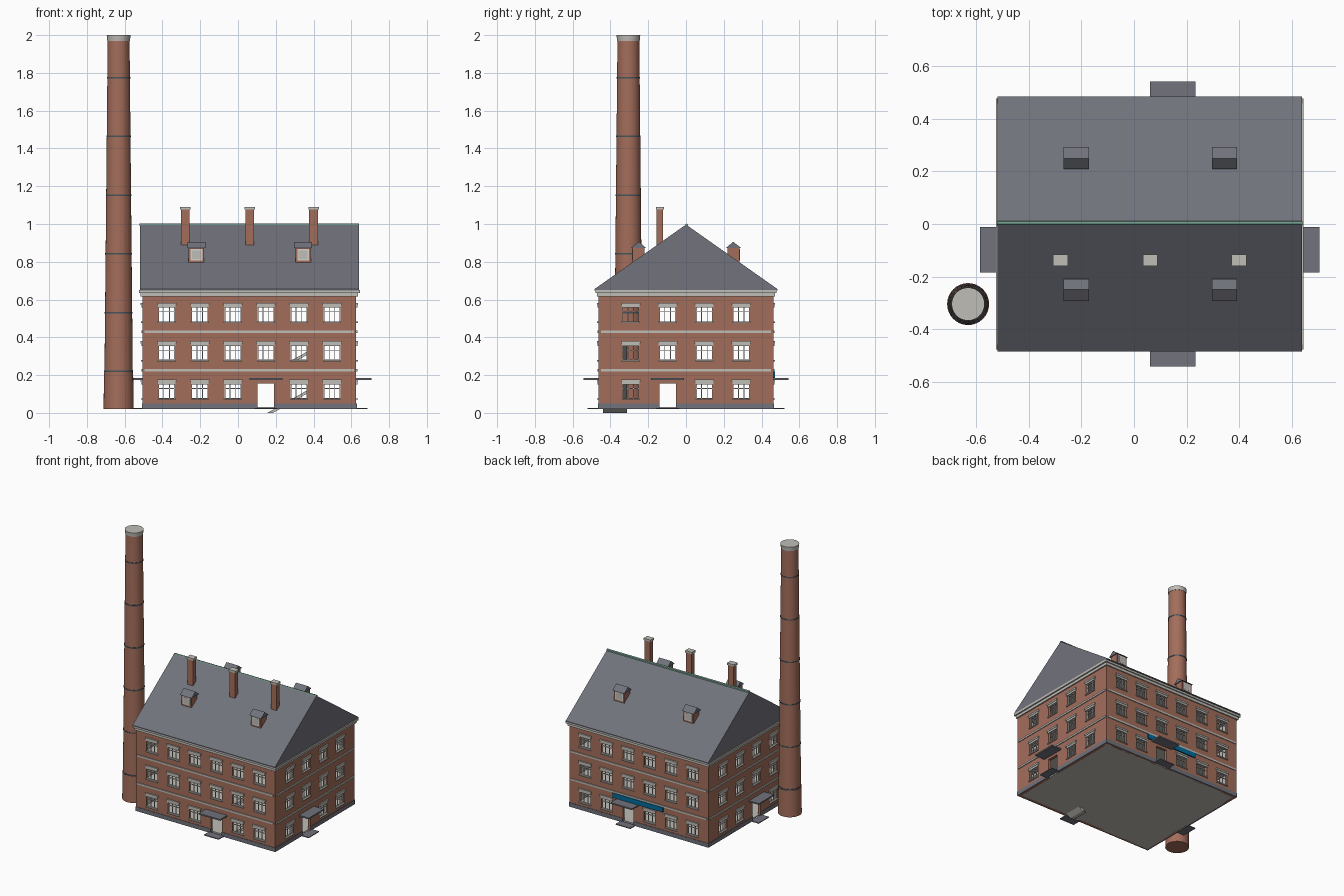
import bpy
import bmesh
from math import radians, pi
from mathutils import Matrix, Vector

cube = bpy.data.objects.get("Cube")
if cube:
    bpy.data.objects.remove(cube, do_unlink=True)


def material(name, *rgb):
    m = bpy.data.materials.new(name)
    m.use_nodes = True
    m.diffuse_color = (*rgb, 1)
    m.node_tree.nodes["Principled BSDF"].inputs["Base Color"].default_value = (*rgb, 1)
    return m


BRICK = material("brick", 0.37, 0.155, 0.105)
SLATE = material("slate", 0.165, 0.17, 0.2)
STONE = material("pale_stone", 0.53, 0.51, 0.47)
FRAME = material("window_white", 0.66, 0.65, 0.62)
IRON = material("iron_band", 0.06, 0.09, 0.11)
COPPER = material("copper_green", 0.16, 0.31, 0.25)
BLUE = material("sign_blue", 0.0, 0.15, 0.33)


def finish(name, bm, *mats):
    mesh = bpy.data.meshes.new(name)
    bm.to_mesh(mesh)
    bm.free()
    for m in mats:
        mesh.materials.append(m)
    ob = bpy.data.objects.new(name, mesh)
    bpy.context.collection.objects.link(ob)
    return ob


def boxes(name, mat, spans, place=Matrix()):
    """One object from boxes given as (x0, x1, y0, y1, z0, z1)."""
    bm = bmesh.new()
    for x0, x1, y0, y1, z0, z1 in spans:
        mid = Vector((x0 + x1, y0 + y1, z0 + z1)) / 2
        size = Matrix.Diagonal((x1 - x0, y1 - y0, z1 - z0, 1))
        bmesh.ops.create_cube(bm, size=1, matrix=place @ Matrix.Translation(mid) @ size)
    return finish(name, bm, mat)


def prism(name, mat, profile, x0, x1):
    """Extrude a (y, z) profile along x."""
    bm = bmesh.new()
    face = bm.faces.new([bm.verts.new((x0, y, z)) for y, z in profile])
    ext = bmesh.ops.extrude_face_region(bm, geom=[face])["geom"]
    bmesh.ops.translate(bm, vec=(x1 - x0, 0, 0),
                        verts=[v for v in ext if isinstance(v, bmesh.types.BMVert)])
    bmesh.ops.recalc_face_normals(bm, faces=bm.faces)
    return finish(name, bm, mat)


CX, HX, HY = 0.06, 0.566, 0.462      # building centre and half sizes
BASE, TOP = 0.02, 0.625
ROWS = [0.115, 0.318, 0.521]         # window centre heights
W, H = 0.044, 0.04                   # window half sizes


def facade(side, half, cols, door, place):
    # Brick wall with window and door openings
    us = sorted([-half, half] + [c + s * W for c in cols for s in (-1, 1)])
    zs = sorted([BASE, TOP] + [r + s * H for r in ROWS for s in (-1, 1)])
    bm = bmesh.new()
    grid = [[bm.verts.new(place @ Vector((u, 0, z))) for z in zs] for u in us]
    for i in range(len(us) - 1):
        for j in range(len(zs) - 1):
            window = i % 2 and j % 2
            doorway = i == 2 * door + 1 and j < 2
            if not (window or doorway):
                bm.faces.new((grid[i][j], grid[i + 1][j], grid[i + 1][j + 1], grid[i][j + 1]))
    wall = finish(side + "_wall", bm, BRICK, STONE)
    solid = wall.modifiers.new("thickness", 'SOLIDIFY')
    solid.thickness, solid.offset, solid.material_offset = 0.02, -1, 1

    # Window frames, lintels and sills
    bars, trim = [], []
    for k, r in enumerate(ROWS):
        for i, c in enumerate(cols):
            if k == 0 and i == door:
                continue
            for u in (-W, -0.017, 0.013, W - 0.004):
                bars.append((c + u, c + u + 0.004, 0.006, 0.012, r - H, r + H))
            for z in (-H, 0.012, H - 0.004):
                bars.append((c - W, c + W, 0.006, 0.012, r + z, r + z + 0.004))
            trim.append((c - 0.047, c + 0.047, -0.006, 0.004, r + 0.036, r + 0.05))
            trim.append((c - 0.052, c + 0.052, -0.009, 0.004, r + 0.05, r + 0.062))
            trim.append((c - 0.048, c + 0.048, -0.008, 0.004, r - H - 0.005, r - H + 0.002))
    # String courses between floors
    for z in (0.219, 0.424):
        trim.append((-half + 0.012, half - 0.012, -0.006, 0.004, z, z + 0.013))
    boxes(side + "_window_frames", FRAME, bars, place)
    boxes(side + "_stone_trim", STONE, trim, place)

    # Plinth split by the doorway, canopy and doorstep
    d = cols[door]
    boxes(side + "_plinth", SLATE, [(-half - 0.002, d - W, -0.003, 0.01, BASE, 0.05),
                                    (d + W, half + 0.002, -0.003, 0.01, BASE, 0.05)], place)
    boxes(side + "_door_canopy", SLATE, [(d - 0.087, d + 0.087, -0.08, 0.0, 0.174, 0.184)], place)
    boxes(side + "_doorstep", SLATE, [(d - 0.06, d + 0.06, -0.06, 0.0, BASE, 0.026)], place)


long_cols = [0.175 * (i - 2.5) for i in range(6)]
short_cols = [0.195 * (i - 1.5) for i in range(4)]
for side, half, cols, door, at, angle in (
        ("front", HX, long_cols, 3, (CX, -HY, 0), 0),
        ("back", HX, long_cols, 2, (CX, HY, 0), 180),
        ("left", HY, short_cols, 1, (CX + HX, 0, 0), 90),
        ("right", HY, short_cols, 2, (CX - HX, 0, 0), -90)):
    facade(side, half, cols, door,
           Matrix.Translation(at) @ Matrix.Rotation(radians(angle), 4, 'Z'))

# Floors inside
boxes("floors", STONE, [(CX - HX + 0.01, CX + HX - 0.01, -HY + 0.01, HY - 0.01, z, z + 0.01)
                        for z in (BASE, 0.22, 0.425)])

# Stair flights rising towards the left
for name, z in (("lower_stair", 0.0), ("upper_stair", 0.205)):
    bm = bmesh.new()
    section = [(0.155, z), (0.185, z), (0.52, z + 0.19), (0.52, z + 0.207)]
    face = bm.faces.new([bm.verts.new((x, -0.44, h)) for x, h in section])
    ext = bmesh.ops.extrude_face_region(bm, geom=[face])["geom"]
    bmesh.ops.translate(bm, vec=(0, 0.128, 0),
                        verts=[v for v in ext if isinstance(v, bmesh.types.BMVert)])
    bmesh.ops.recalc_face_normals(bm, faces=bm.faces)
    finish(name, bm, STONE)

# Sign on the back wall
boxes("back_sign", BLUE, [(-0.14, 0.27, HY, HY + 0.009, 0.184, 0.218)])

# Cornice, roof and ridge cap
boxes("cornice", STONE, [
    (CX - 0.575, CX + 0.575, -0.47, 0.47, 0.615, 0.634),
    (CX - 0.585, CX + 0.585, -0.478, 0.478, 0.634, 0.65)])
prism("roof", SLATE, [(-0.485, 0.648), (0.485, 0.648), (0.485, 0.655), (0, 0.997), (-0.485, 0.655)],
      CX - 0.58, CX + 0.58)
prism("ridge_cap", COPPER, [(-0.006, 0.99), (0.012, 0.99), (0.01, 0.998), (0, 1.002)],
      CX - 0.581, CX + 0.581)

# Roof chimneys
for name, x in (("right", -0.28), ("middle", 0.062), ("left", 0.4)):
    boxes(name + "_roof_chimney", BRICK, [(x - 0.023, x + 0.023, -0.155, -0.122, 0.86, 1.076)])
    boxes(name + "_chimney_cap", STONE, [(x - 0.028, x + 0.028, -0.16, -0.117, 1.076, 1.09)])

# Dormers on both slopes
for slope, s in (("front", -1), ("back", 1)):
    for side, x in (("right", -0.22), ("left", 0.345)):
        name = slope + "_" + side + "_dormer"
        boxes(name, BRICK, [(x - 0.041, x + 0.041, *sorted((s * 0.22, s * 0.284)), 0.78, 0.876)])
        prism(name + "_roof", SLATE, [(s * 0.21, 0.872), (s * 0.293, 0.872), (s * 0.25, 0.906)],
              x - 0.048, x + 0.048)
        boxes(name + "_frame", FRAME,
              [(x - 0.031, x + 0.031, *sorted((s * 0.28, s * 0.286)), 0.808, 0.868)])
        boxes(name + "_pane", STONE,
              [(x - 0.024, x + 0.024, *sorted((s * 0.28, s * 0.287)), 0.815, 0.861)])


def stack_part(name, mat, r0, r1, z0, z1):
    bm = bmesh.new()
    bmesh.ops.create_cone(bm, cap_ends=True, segments=32, radius1=r0, radius2=r1, depth=z1 - z0,
                          matrix=Matrix.Translation((-0.632, -0.305, (z0 + z1) / 2)))
    ob = finish(name, bm, mat)
    bpy.ops.object.select_all(action='DESELECT')
    ob.select_set(True)
    bpy.context.view_layer.objects.active = ob
    bpy.ops.object.shade_smooth_by_angle(angle=pi / 6)


# Tall factory stack with iron bands and stone cap
def radius(z):
    return 0.077 - 0.0097 * z


stack_part("stack_foot", BRICK, 0.08, 0.077, BASE, 0.215)
stack_part("stack_shaft", BRICK, radius(0.2), radius(1.975), 0.2, 1.975)
for i in range(6):
    z = 0.22 + 0.311 * i
    stack_part("stack_band", IRON, radius(z) + 0.002, radius(z) + 0.002, z - 0.004, z + 0.004)
stack_part("stack_cap", STONE, 0.06, 0.063, 1.97, 2.0)
